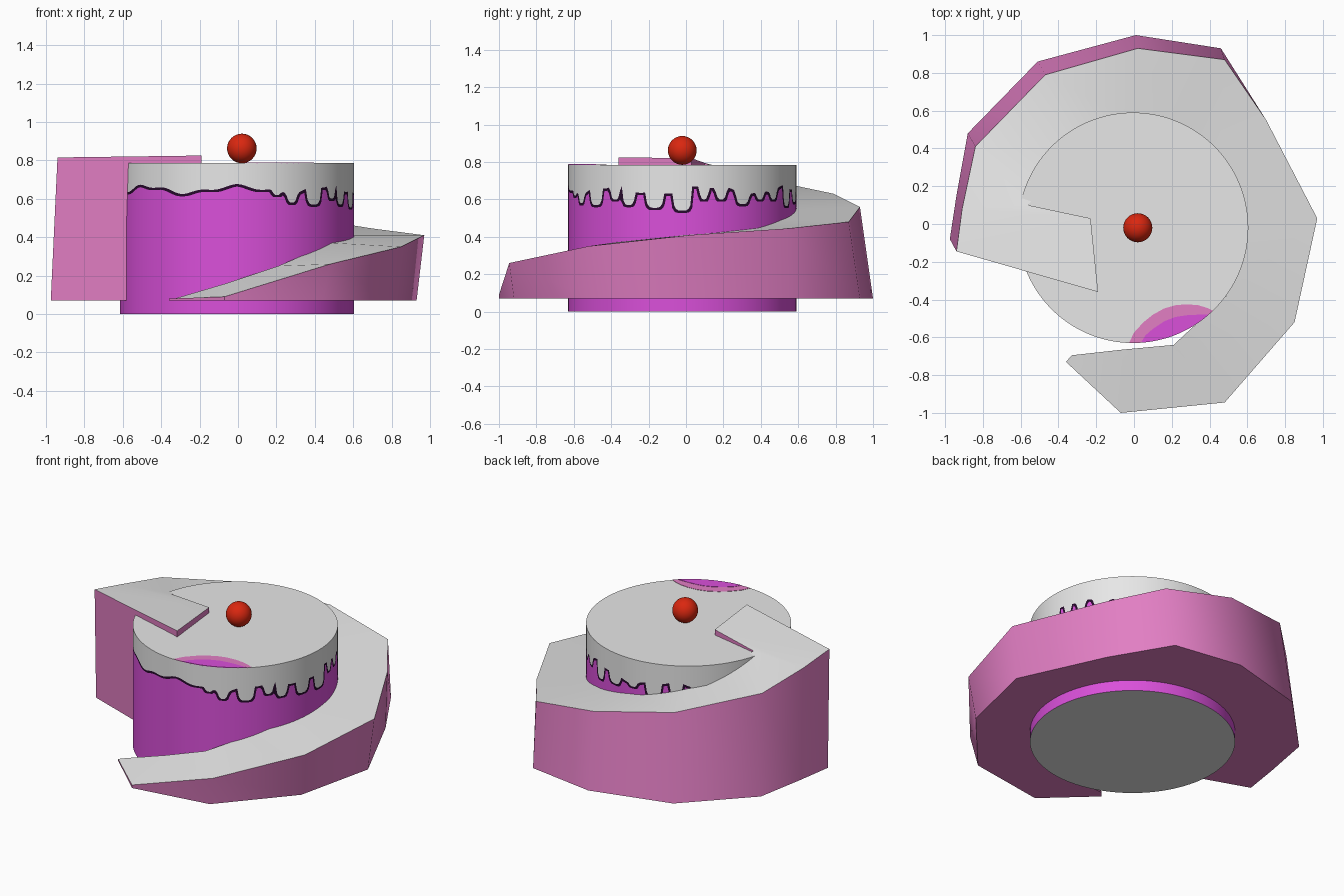
import bpy, bmesh, math

if "Cube" in bpy.data.objects:
    bpy.data.objects.remove(bpy.data.objects["Cube"])

def material(name, rgb):
    m = bpy.data.materials.new(name)
    m.diffuse_color = (*rgb, 1)
    m.use_nodes = True
    m.node_tree.nodes["Principled BSDF"].inputs["Base Color"].default_value = m.diffuse_color
    return m

WHITE = material("icing white", (0.8, 0.8, 0.8))
MAGENTA = material("cake magenta", (0.70, 0.08, 0.70))
PINK = material("ramp pink", (0.76, 0.21, 0.55))
DARK = material("outline dark purple", (0.02, 0.003, 0.025))
RED = material("cherry red", (0.70, 0.02, 0.005))

CX, CY, R, TOP = -0.005, -0.02, 0.61, 0.785

def finish(name, bm, mats, angle=None):
    bmesh.ops.recalc_face_normals(bm, faces=bm.faces)
    me = bpy.data.meshes.new(name)
    bm.to_mesh(me)
    bm.free()
    ob = bpy.data.objects.new(name, me)
    bpy.context.collection.objects.link(ob)
    for m in mats:
        me.materials.append(m)
    if angle:
        bpy.ops.object.select_all(action='DESELECT')
        ob.select_set(True)
        bpy.context.view_layer.objects.active = ob
        bpy.ops.object.shade_smooth_by_angle(angle=math.radians(angle))
    return ob

# Cake: cylinder whose side is split along a dripping icing line
# drips: (angle, half width, lowest height)
DRIPS = [(-70, 2.5, .62), (-62, 2.5, .58), (-49, 4, .57), (-36, 2.5, .60),
         (-28, 3, .57), (-14, 4, .555), (0, 4, .54), (11, 2, .60), (20, 2.5, .60),
         (32, 3.5, .575), (43, 2.5, .60), (53, 2.5, .60)]
DRIPS += [(66 + 13 * i, 3 + (i % 2), .565 + .02 * (i % 3)) for i in range(9)]
N = 360

def icing_height(a):
    base = .65 + .018 * math.sin(math.radians(a * 7)) + .008 * math.sin(math.radians(a * 19))
    h = base
    for c, w, low in DRIPS:
        d = abs((a - c + 180) % 360 - 180)
        if d < w:
            h = min(h, low + .025 * (d / w) ** 4)
        elif d < w + 1:
            h = min(h, low + .025 + (base - low - .025) * (d - w))
    return h

heights = [icing_height(360 * i / N) for i in range(N)]
bm = bmesh.new()
cols = []
for i in range(N):
    a = 2 * math.pi * i / N
    low = min(heights[(i + k) % N] for k in (-1, 0, 1)) - .012
    cols.append([bm.verts.new((CX + R * math.cos(a), CY + R * math.sin(a), z))
                 for z in (0, low, heights[i], TOP)])
for i in range(N):
    p, q = cols[i], cols[(i + 1) % N]
    for k, mat in enumerate((1, 2, 0)):
        bm.faces.new((p[k], q[k], q[k + 1], p[k + 1])).material_index = mat
bm.faces.new([c[3] for c in cols])
bm.faces.new([c[0] for c in cols])
finish("cake", bm, [WHITE, MAGENTA, DARK], 40)

# Painted patch on the front of the cake top, as two thin plates
def patch(name, curve, a0, a1, height, mat):
    arc = [math.radians(a0 + (a1 - a0) * i / 12) for i in range(13)]
    pts = curve + [(CX + R * math.cos(a), CY + R * math.sin(a)) for a in arc]
    bm = bmesh.new()
    f = bm.faces.new([bm.verts.new((x, y, TOP - .001)) for x, y in pts])
    ext = bmesh.ops.extrude_face_region(bm, geom=[f])
    for v in ext["geom"]:
        if isinstance(v, bmesh.types.BMVert):
            v.co.z = TOP + height
    finish(name, bm, [mat])

patch("top_patch_rim", [(.0, -.575), (.05, -.52), (.1, -.48), (.16, -.447),
                        (.22, -.43), (.28, -.425), (.34, -.43), (.39, -.445)],
      -46, -92, .002, PINK)
patch("top_patch_center", [(.06, -.59), (.1, -.555), (.16, -.515), (.22, -.492),
                           (.28, -.483), (.34, -.48)],
      -49, -86, .004, MAGENTA)

# Spiral ramp: stations of (outer top, outer bottom, inner)
STATIONS = [
    ((-.36, -.73, .08), (-.36, -.73), (-.33, -.695, .08)),
    ((-.07, -1.0, .09), (-.07, -1.0), (-.06, -.665, .16)),
    ((.48, -.945, .26), (.44, -.92), (.21, -.64, .25)),
    ((.85, -.52, .35), (.81, -.50), (.49, -.38, .37)),
    ((.97, .03, .41), (.93, .02), (.56, .0, .41)),
    ((.70, .55, .445), (.68, .56), (.45, .30, .44)),
    ((.48, .87, .48), (.46, .93), (.28, .46, .49)),
    ((.02, .93, .56), (.01, 1.0), (.0, .54, .55)),
    ((-.47, .79, .63), (-.51, .86), (-.33, .41, .64)),
    ((-.84, .41, .71), (-.88, .48), (-.56, .10, .795)),
    ((-.91, .08, .77), (-.94, .15), (-.23, .03, .82)),
    ((-.94, -.145, .815), (-.975, -.08), (-.19, -.36, .825)),
]
BASE = .07
bm = bmesh.new()
rings = []
for ot, ob, inn in STATIONS:
    rings.append([bm.verts.new(c) for c in
                  (inn, ot, (*ob, BASE), (inn[0], inn[1], BASE))])
for p, q in zip(rings, rings[1:]):
    for k in range(4):
        f = bm.faces.new((p[k], q[k], q[(k + 1) % 4], p[(k + 1) % 4]))
        f.material_index = 0 if k == 0 else 1   # top is white, the rest pink
for r in (rings[0], rings[-1]):
    bm.faces.new(r).material_index = 1
finish("spiral_ramp", bm, [WHITE, PINK], 50)

# Cherry
bm = bmesh.new()
bmesh.ops.create_uvsphere(bm, u_segments=32, v_segments=16, radius=.077)
bmesh.ops.translate(bm, verts=bm.verts, vec=(.02, -.02, .862))
finish("cherry", bm, [RED], 60)
